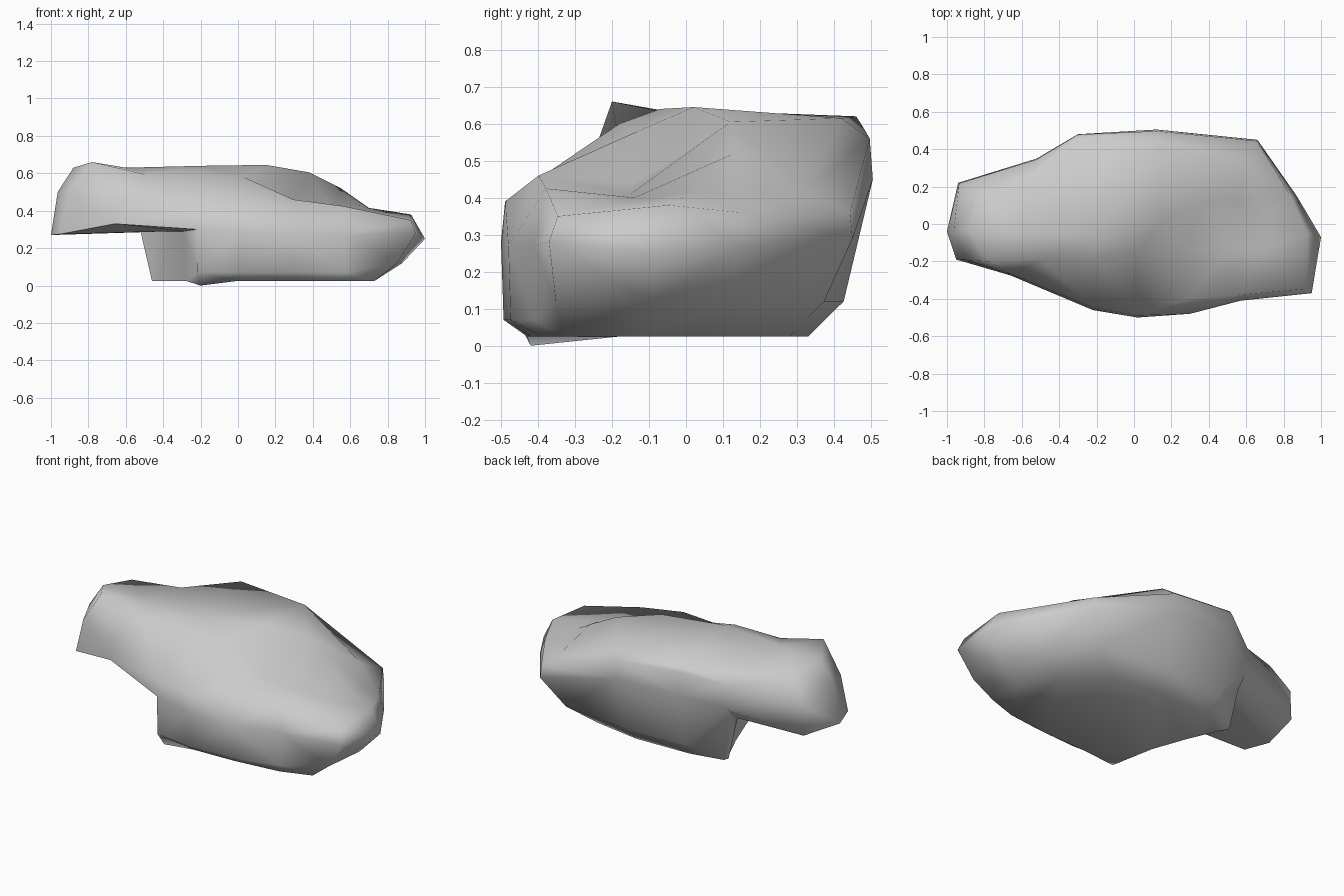
import bpy, bmesh, math
from mathutils import Vector

if "Cube" in bpy.data.objects:
    bpy.data.objects.remove(bpy.data.objects["Cube"])

FLOOR = 0.025

# Footprint (x, y), counter-clockwise from the left end
foot_xy = [(-.43, .2), (-.36, .04), (-.28, -.18), (-.2, -.42), (0, -.43), (.28, -.42), (.55, -.39),
           (.73, -.33), (.73, -.12), (.6, .08), (.4, .28), (.1, .33), (-.25, .32), (-.45, .28), (-.46, .25)]
# Widest outline, which also forms the lower edge of the overhang
rim = [(-1, -.04, .27), (-.95, -.19, .275), (-.66, -.275, .33), (-.22, -.46, .30), (.02, -.5, .28),
       (.3, -.48, .27), (.57, -.41, .27), (.95, -.37, .28), (1, -.07, .25), (.87, .15, .27),
       (.66, .45, .29), (.12, .505, .45), (-.3, .48, .45), (-.52, .35, .38), (-.94, .22, .28)]
# Shoulder above each rim point: height and inset towards the top edge
shoulder_zi = [(.50, .3), (.48, .3), (.46, .05), (.40, .05), (.39, .03),
               (.46, .24), (.425, .12), (.35, .1), (.38, .25), (.36, .15),
               (.36, .05), (.56, .1), (.59, .05), (.52, .05), (.46, .05)]
# Edge of the plateau and the lower ledge on the right
top = [(-.88, -.03, .63), (-.78, -.2, .66), (-.5, -.19, .595), (-.2, -.18, .60), (.03, -.13, .58),
       (.28, -.14, .44), (.5, -.15, .41), (.68, -.14, .40), (.7, .02, .415), (.66, .14, .41),
       (.6, .32, .42), (.15, .42, .615), (-.3, .46, .62), (-.55, .24, .60), (-.83, .17, .60)]
# Crest line along the plateau
crest = [(-.6, -.05, .63), (-.2, -.07, .64), (.15, .02, .645), (.38, .12, .605), (.55, .13, .52)]
crest_of = [0, 0, 0, 1, 2, 3, 4, 4, 4, 4, 3, 2, 1, 0, 0]

foot = [Vector((x, y, FLOOR)) for x, y in foot_xy]
foot[3].z = 0
rim = [Vector(p) for p in rim]
top = [Vector(p) for p in top]
n = len(foot)

# Waist: steps straight up under the overhang, flares outward elsewhere
waist = []
for i, (f, r) in enumerate(zip(foot, rim)):
    if i in (0, 1, 2):
        waist.append(Vector((f.x - .01, f.y, .29)))
    elif i in (13, 14):
        waist.append(Vector((f.x - .06, f.y, .285)))
    else:
        front = 3 <= i <= 6
        w = f.lerp(r, .9 if front else .55)
        w.z = .07 if front else .12
        waist.append(w)

# Shoulder: slightly inside the rim
shoulder = []
for r, t, (z, inset) in zip(rim, top, shoulder_zi):
    s = r.lerp(t, inset)
    s.z = z
    shoulder.append(s)

# Skin the rings together
bm = bmesh.new()
rings = [[bm.verts.new(p) for p in ring] for ring in (foot, waist, rim, shoulder, top)]
crest_verts = [bm.verts.new(p) for p in crest]
rings.append([crest_verts[k] for k in crest_of])
for low, high in zip(rings, rings[1:]):
    for i in range(n):
        j = (i + 1) % n
        corners = list(dict.fromkeys((low[i], low[j], high[j], high[i])))
        bm.faces.new(corners)
bm.faces.new(rings[0][::-1])
bmesh.ops.triangulate(bm, faces=bm.faces[:])
bmesh.ops.recalc_face_normals(bm, faces=bm.faces[:])

mesh = bpy.data.meshes.new("rock")
bm.to_mesh(mesh)
bm.free()
rock = bpy.data.objects.new("overhanging_rock", mesh)
bpy.context.collection.objects.link(rock)
bpy.context.view_layer.objects.active = rock
rock.select_set(True)
bpy.ops.object.shade_smooth_by_angle(angle=math.radians(75))
